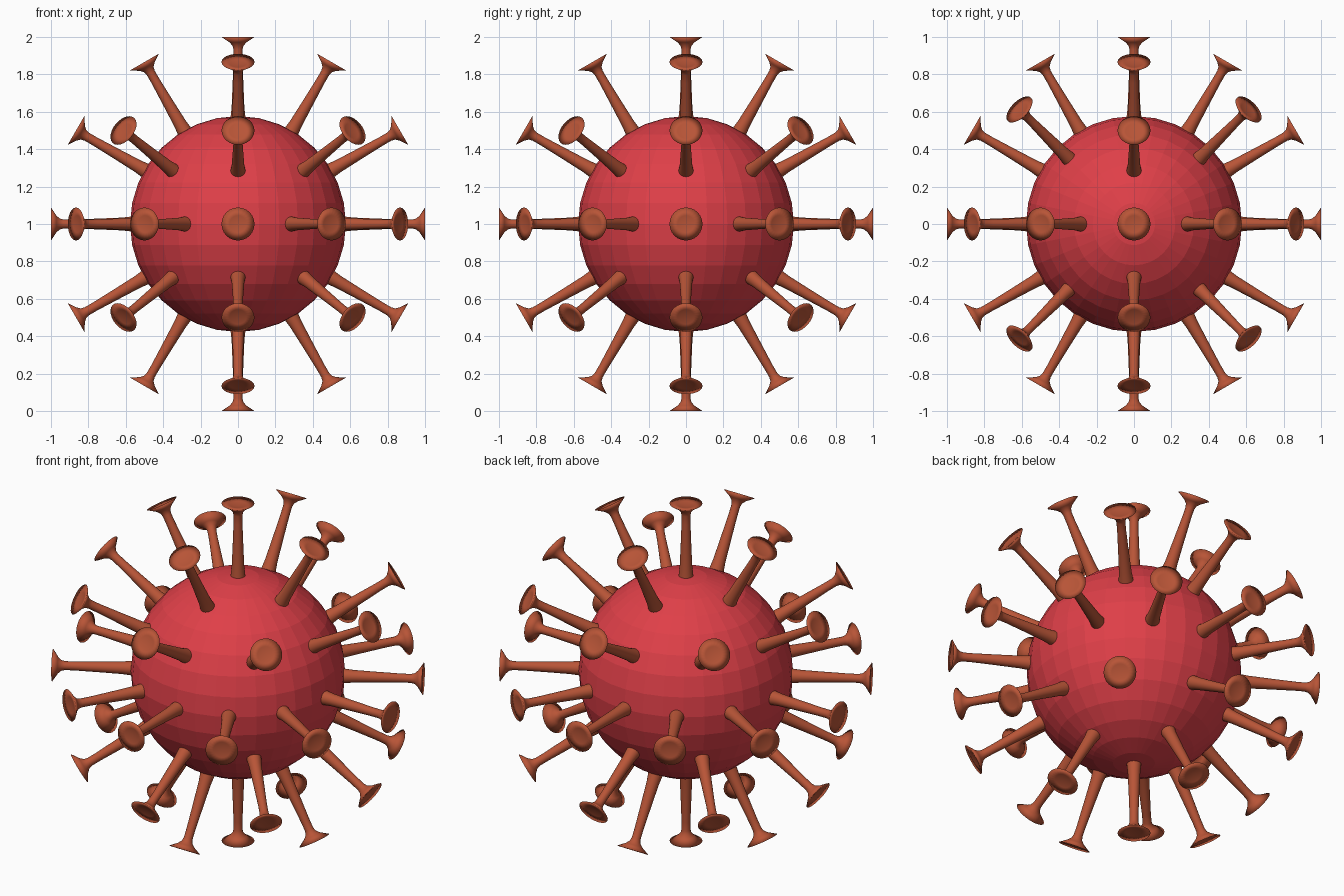
import bpy, bmesh, math
from mathutils import Vector

if "Cube" in bpy.data.objects:
    bpy.data.objects.remove(bpy.data.objects["Cube"])

CENTRE = Vector((0, 0, 1))
CORE_R = 0.577


def material(name, rgb):
    m = bpy.data.materials.new(name)
    m.diffuse_color = (*rgb, 1)
    m.use_nodes = True
    m.node_tree.nodes["Principled BSDF"].inputs["Base Color"].default_value = m.diffuse_color
    return m


red = material("red", (0.74, 0.05, 0.065))
rust = material("rust", (0.48, 0.09, 0.038))

# Faceted core ball
bpy.ops.mesh.primitive_uv_sphere_add(segments=32, ring_count=16, radius=CORE_R, location=CENTRE)
core = bpy.context.object
core.name = "core"
core.data.materials.append(red)

# Spike profile (radius, distance from centre): tapered stem, flared rim, shallow dish
PROFILE = [(0.042, 0.54), (0.039, 0.575), (0.034, 0.62), (0.029, 0.74), (0.024, 0.88),
           (0.024, 0.93), (0.029, 0.95), (0.045, 0.968), (0.088, 0.997),
           (0.045, 0.99)]
SIDES = 24


def spike_mesh():
    bm = bmesh.new()
    rings = []
    for r, d in PROFILE:
        rings.append([bm.verts.new((r * math.cos(2 * math.pi * i / SIDES),
                                    r * math.sin(2 * math.pi * i / SIDES), d))
                      for i in range(SIDES)])
    for a, b in zip(rings, rings[1:]):
        for i in range(SIDES):
            j = (i + 1) % SIDES
            bm.faces.new((a[i], a[j], b[j], b[i]))
    bm.faces.new(rings[0][::-1])
    tip = bm.verts.new((0, 0, 0.984))
    for i in range(SIDES):
        bm.faces.new((rings[-1][i], rings[-1][(i + 1) % SIDES], tip))
    # smooth surface with a sharp rim and base
    for f in bm.faces:
        f.smooth = True
    for e in bm.edges:
        e.smooth = e.calc_face_angle(0) < math.radians(40)
    me = bpy.data.meshes.new("spike")
    bm.to_mesh(me)
    bm.free()
    me.materials.append(rust)
    return me


mesh = spike_mesh()

# Rings of spikes: latitude in degrees and number around
for lat, count in [(90, 1), (60, 4), (30, 8), (0, 12), (-30, 8), (-60, 4), (-90, 1)]:
    for k in range(count):
        a, t = 2 * math.pi * k / count, math.radians(lat)
        d = Vector((math.cos(t) * math.cos(a), math.cos(t) * math.sin(a), math.sin(t)))
        ob = bpy.data.objects.new("spike", mesh)
        ob.location = CENTRE
        ob.rotation_euler = d.to_track_quat('Z', 'Y').to_euler()
        scale = 1 / 0.997
        ob.scale = (scale, scale, scale)
        bpy.context.collection.objects.link(ob)
